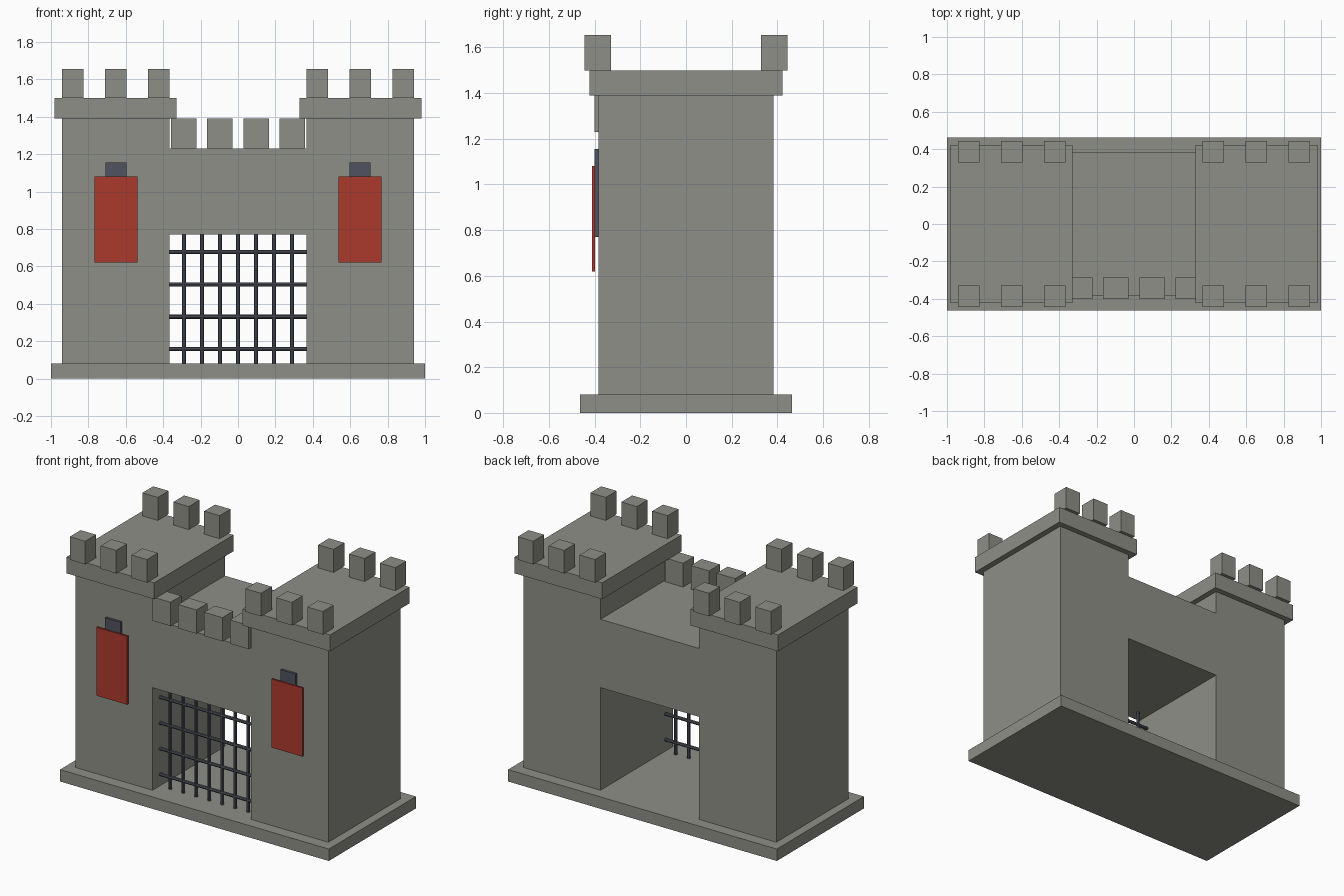
import bpy, bmesh, math
from mathutils import Matrix

if "Cube" in bpy.data.objects:
    bpy.data.objects.remove(bpy.data.objects["Cube"])


def material(name, rgb):
    m = bpy.data.materials.new(name)
    m.diffuse_color = (*rgb, 1)
    m.use_nodes = True
    m.node_tree.nodes["Principled BSDF"].inputs["Base Color"].default_value = m.diffuse_color
    return m


STONE = material("grey stone", (0.275, 0.275, 0.242))
IRON = material("dark iron", (0.08, 0.088, 0.115))
RED = material("red cloth", (0.41, 0.042, 0.027))


def finish(name, bm, mat):
    bmesh.ops.recalc_face_normals(bm, faces=bm.faces)
    mesh = bpy.data.meshes.new(name)
    bm.to_mesh(mesh)
    bm.free()
    mesh.materials.append(mat)
    obj = bpy.data.objects.new(name, mesh)
    bpy.context.collection.objects.link(obj)
    return obj


def box(name, xr, yr, zr, mat):
    bm = bmesh.new()
    size = [r[1] - r[0] for r in (xr, yr, zr)]
    mid = [(r[1] + r[0]) / 2 for r in (xr, yr, zr)]
    bmesh.ops.create_cube(bm, size=1, matrix=Matrix.Translation(mid) @ Matrix.Diagonal((*size, 1)))
    return finish(name, bm, mat)


def bar(name, centre, length, axis):
    bm = bmesh.new()
    rot = Matrix.Rotation(math.pi / 2, 4, 'Y') if axis == 'X' else Matrix.Identity(4)
    bmesh.ops.create_cone(bm, cap_ends=True, segments=8, radius1=0.011, radius2=0.011, depth=length,
                          matrix=Matrix.Translation(centre) @ rot)
    return finish(name, bm, IRON)


# plinth
box("base_slab", (-1, 1), (-0.463, 0.463), (0, 0.08), STONE)

# gatehouse body: two towers and the wall over the gateway as one extruded outline
half = [(0.367, 0.77), (0.367, 0.08), (0.941, 0.08), (0.941, 1.39), (0.367, 1.39), (0.367, 1.23)]
outline = half + [(-x, z) for x, z in reversed(half)]
bm = bmesh.new()
face = bm.faces.new([bm.verts.new((x, -0.384, z)) for x, z in outline])
ext = bmesh.ops.extrude_face_region(bm, geom=[face])
bmesh.ops.translate(bm, vec=(0, 0.768, 0), verts=[g for g in ext["geom"] if isinstance(g, bmesh.types.BMVert)])
finish("gatehouse_body", bm, STONE)

for side, s in (("left", -1), ("right", 1)):
    def span(c, w):
        return (s * c - w / 2, s * c + w / 2)

    # tower cap and its front and back battlements
    box(f"tower_cap_{side}", span(0.655, 0.652), (-0.422, 0.422), (1.39, 1.5), STONE)
    for x in (0.424, 0.654, 0.884):
        for row, y in (("front", -0.386), ("back", 0.386)):
            box(f"tower_merlon_{side}_{row}", span(x, 0.115), (y - 0.0575, y + 0.0575), (1.5, 1.655), STONE)

    # arrow slit plate with the banner hung in front
    box(f"arrow_slit_{side}", span(0.652, 0.113), (-0.4, -0.384), (0.77, 1.155), IRON)
    box(f"banner_{side}", span(0.652, 0.23), (-0.411, -0.399), (0.62, 1.08), RED)

    # battlements on the wall over the gate
    for x in (0.0965, 0.2895):
        box(f"wall_merlon_{side}", span(x, 0.136), (-0.401, -0.286), (1.23, 1.39), STONE)

# portcullis
for i in range(-3, 4):
    bar("portcullis_upright", (i * 0.0965, -0.305, 0.425), 0.69, 'Z')
for z in (0.158, 0.331, 0.504, 0.677):
    bar("portcullis_crossbar", (0, -0.305, z), 0.734, 'X')
